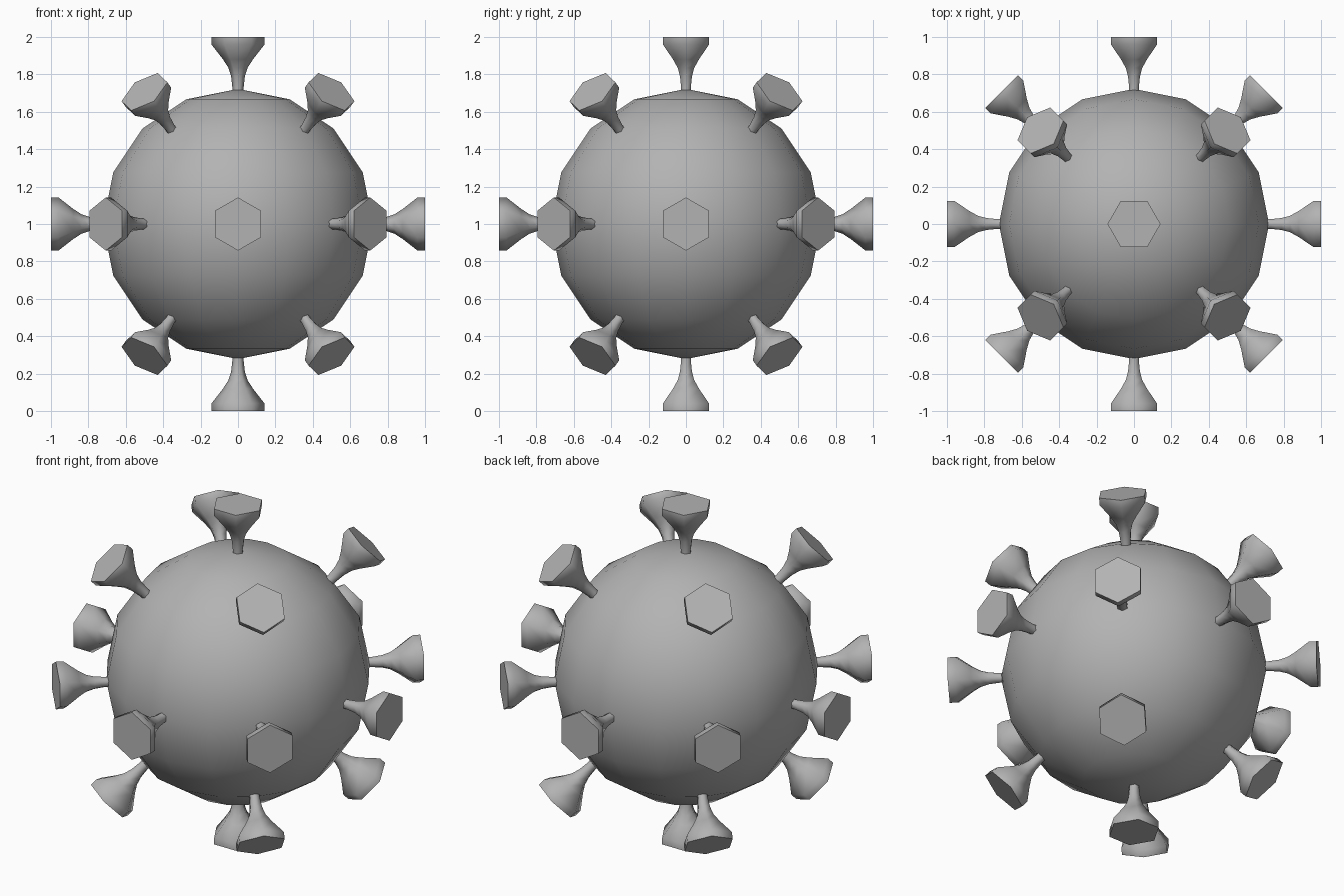
import bpy, bmesh
from math import sin, cos, pi, radians
from mathutils import Vector, Matrix

if "Cube" in bpy.data.objects:
    bpy.data.objects.remove(bpy.data.objects["Cube"])

CENTRE = Vector((0, 0, 1))

# Mid-dark grey for every part
GREY = bpy.data.materials.new("grey")
GREY.diffuse_color = (0.45, 0.45, 0.45, 1)
GREY.use_nodes = True
GREY.node_tree.nodes["Principled BSDF"].inputs["Base Color"].default_value = GREY.diffuse_color


def finish(name, bm, angle):
    bmesh.ops.recalc_face_normals(bm, faces=bm.faces)
    mesh = bpy.data.meshes.new(name)
    bm.to_mesh(mesh)
    bm.free()
    mesh.materials.append(GREY)
    ob = bpy.data.objects.new(name, mesh)
    bpy.context.collection.objects.link(ob)
    bpy.ops.object.select_all(action='DESELECT')
    ob.select_set(True)
    bpy.context.view_layer.objects.active = ob
    bpy.ops.object.shade_smooth_by_angle(angle=radians(angle))
    return ob


# Round body: low-poly ball
bm = bmesh.new()
bmesh.ops.create_uvsphere(bm, u_segments=16, v_segments=8, radius=0.722,
                          matrix=Matrix.Translation(CENTRE))
finish("body", bm, 60)

# Flared spike profile: (radius, distance from body centre)
PROFILE = [(0.030, 0.66), (0.030, 0.73), (0.037, 0.79), (0.051, 0.835),
           (0.080, 0.88), (0.142, 0.96), (0.142, 1.0)]


def spike(name, azimuth, elevation):
    a, e = radians(azimuth), radians(elevation)
    out = Vector((cos(e) * cos(a), cos(e) * sin(a), sin(e)))
    up = Vector((-sin(e) * cos(a), -sin(e) * sin(a), cos(e)))
    side = out.cross(up)
    bm = bmesh.new()
    rings = [[bm.verts.new(CENTRE + out * d
                           + (up * cos(k * pi / 3) + side * sin(k * pi / 3)) * r)
              for k in range(6)] for r, d in PROFILE]
    for lo, hi in zip(rings, rings[1:]):
        for k in range(6):
            n = (k + 1) % 6
            bm.faces.new((lo[k], lo[n], hi[n], hi[k]))
    bm.faces.new(rings[0])
    bm.faces.new(rings[-1])
    finish(name, bm, 62)


# Poles, equator ring of eight, and four diagonals above and below
spike("spike_top", 0, 90)
spike("spike_bottom", 0, -90)
for i in range(8):
    spike(f"spike_equator_{i}", i * 45, 0)
for i in range(4):
    spike(f"spike_upper_{i}", 45 + i * 90, 45)
    spike(f"spike_lower_{i}", 45 + i * 90, -45)
